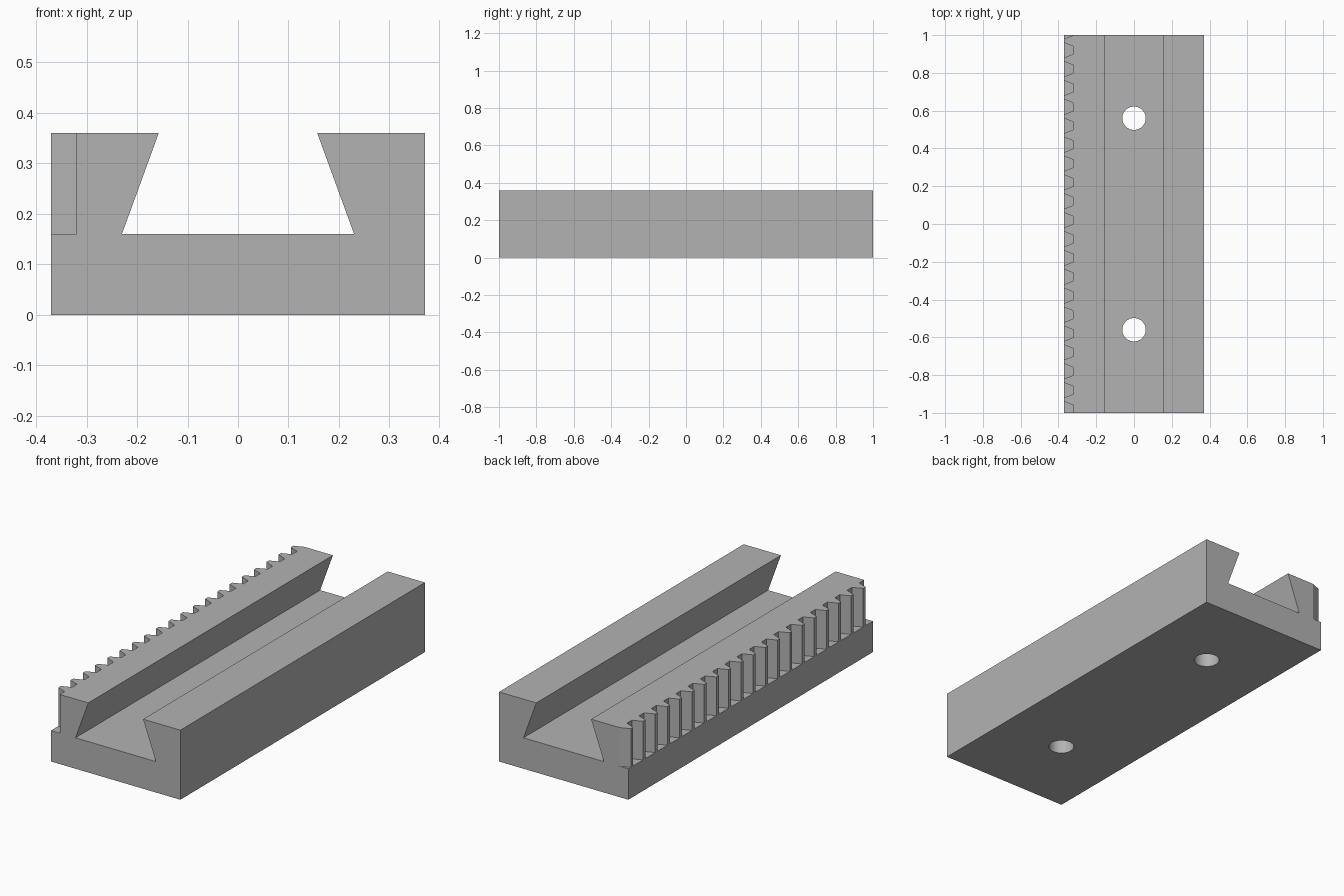
import bpy, bmesh, math
from mathutils import Vector

cube = bpy.data.objects.get("Cube")
if cube:
    bpy.data.objects.remove(cube, do_unlink=True)

HALF_LEN, HALF_W, HEIGHT, FLOOR = 1.0, 0.37, 0.36, 0.16
ROOT, PITCH, TEETH = -0.32, 0.1, 20

grey = bpy.data.materials.new("plain grey")
grey.use_nodes = True
grey.diffuse_color = (0.45, 0.45, 0.45, 1)
grey.node_tree.nodes["Principled BSDF"].inputs["Base Color"].default_value = grey.diffuse_color


def prism(bm, points, direction):
    """Extrude a closed outline along a direction into a solid."""
    face = bm.faces.new([bm.verts.new(p) for p in points])
    top = bmesh.ops.extrude_face_region(bm, geom=[face])["geom"]
    verts = [v for v in top if isinstance(v, bmesh.types.BMVert)]
    bmesh.ops.translate(bm, verts=verts, vec=Vector(direction))


def make_object(name, bm):
    bmesh.ops.recalc_face_normals(bm, faces=bm.faces)
    mesh = bpy.data.meshes.new(name)
    bm.to_mesh(mesh)
    bm.free()
    mesh.materials.append(grey)
    obj = bpy.data.objects.new(name, mesh)
    bpy.context.collection.objects.link(obj)
    return obj


def cut(target, cutter):
    cutter.hide_render = True
    mod = target.modifiers.new("cut", "BOOLEAN")
    mod.operation, mod.solver, mod.object = "DIFFERENCE", "EXACT", cutter
    bpy.context.view_layer.objects.active = target
    bpy.ops.object.modifier_apply(modifier=mod.name)
    bpy.data.objects.remove(cutter, do_unlink=True)


# Block with a dovetail channel
right_half = [(HALF_W, 0), (HALF_W, HEIGHT), (0.157, HEIGHT), (0.23, FLOOR)]
outline = right_half + [(-x, z) for x, z in reversed(right_half)]
bm = bmesh.new()
prism(bm, [(x, -HALF_LEN, z) for x, z in outline], (0, 2 * HALF_LEN, 0))
rail = make_object("dovetail_rack_rail", bm)

# Tapered gaps between the rack teeth
bm = bmesh.new()
for i in range(TEETH + 1):
    y = -HALF_LEN + i * PITCH
    gap = [(ROOT, y), (ROOT, y + 0.04), (-0.38, y + 0.064), (-0.38, y - 0.024)]
    prism(bm, [(px, py, FLOOR) for px, py in gap], (0, 0, 0.3))
cut(rail, make_object("tooth_gap_cutter", bm))

# Two mounting holes through the channel floor
bm = bmesh.new()
for y in (-0.56, 0.56):
    ring = [math.tau * k / 48 for k in range(48)]
    prism(bm, [(0.062 * math.cos(a), y + 0.062 * math.sin(a), -0.1) for a in ring], (0, 0, 0.4))
cut(rail, make_object("hole_cutter", bm))

# Smooth hole walls, crisp edges elsewhere
bpy.ops.object.select_all(action="DESELECT")
rail.select_set(True)
bpy.context.view_layer.objects.active = rail
bpy.ops.object.shade_smooth_by_angle(angle=math.radians(20))
